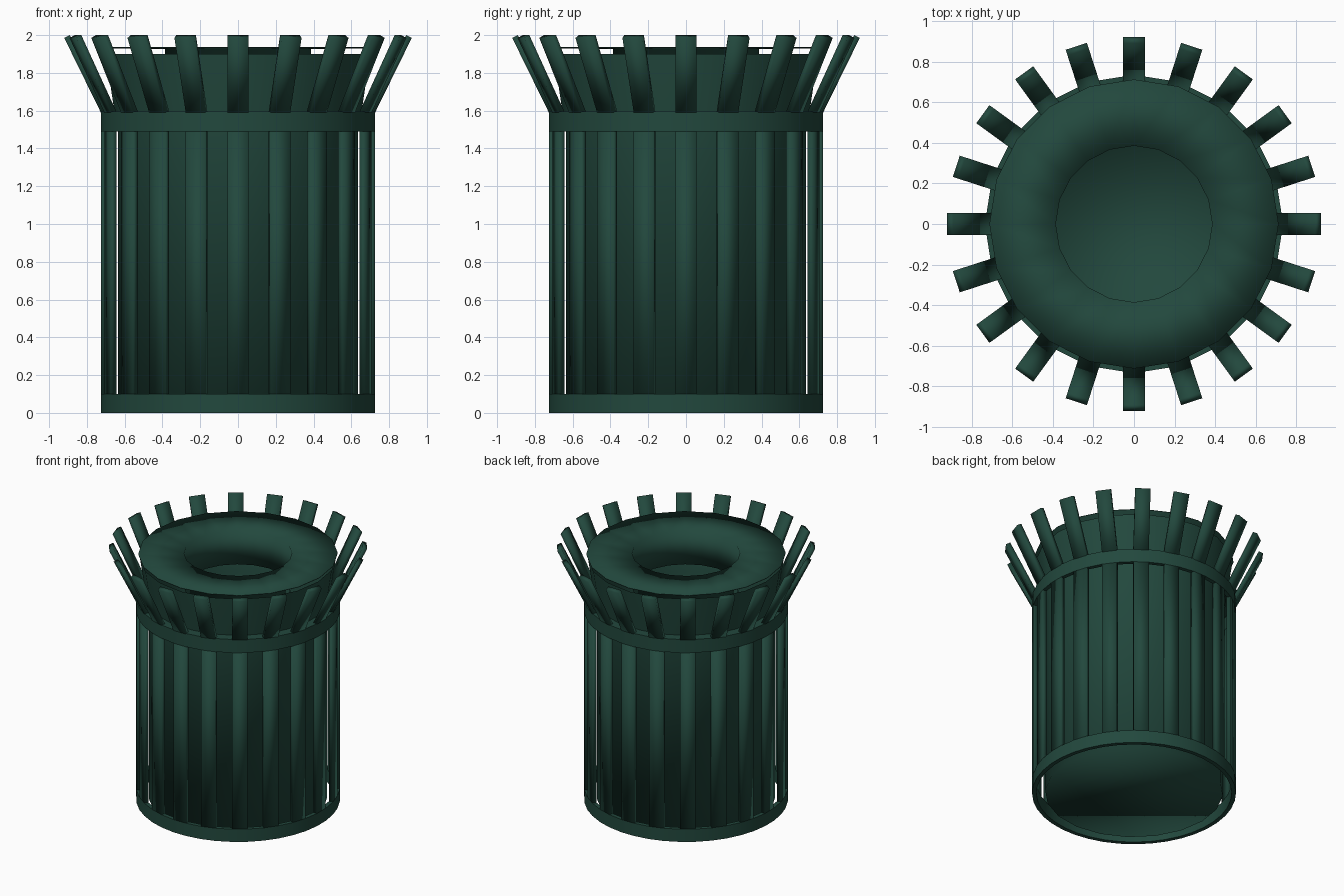
import bpy, bmesh, math

if "Cube" in bpy.data.objects:
    bpy.data.objects.remove(bpy.data.objects["Cube"])

N = 20                       # slats around the bin
R_OUT, R_IN = 0.728, 0.697   # cage radii
HALF = math.asin(0.055 / R_OUT)

green = bpy.data.materials.new("dark_green_paint")
green.diffuse_color = (0.016, 0.065, 0.047, 1)
green.use_nodes = True
green.node_tree.nodes["Principled BSDF"].inputs["Base Color"].default_value = green.diffuse_color


def finish(name, bm, angle=35):
    bmesh.ops.recalc_face_normals(bm, faces=bm.faces[:])
    me = bpy.data.meshes.new(name)
    bm.to_mesh(me)
    bm.free()
    me.materials.append(green)
    me.shade_smooth()
    if angle:
        me.set_sharp_from_angle(angle=math.radians(angle))
    ob = bpy.data.objects.new(name, me)
    bpy.context.collection.objects.link(ob)
    return ob


def lathe(name, profile, angles, closed=False, cap=False, angle=35):
    """Sweep an (r, z) profile round the z axis at the given angles."""
    bm = bmesh.new()
    rings = [[bm.verts.new((r * math.cos(a), r * math.sin(a), z)) for a in angles]
             for r, z in profile]
    n, m = len(angles), len(profile)
    for j in range(m if closed else m - 1):
        lo, hi = rings[j], rings[(j + 1) % m]
        for i in range(n):
            k = (i + 1) % n
            bm.faces.new((lo[i], lo[k], hi[k], hi[i]))
    if cap:
        bm.faces.new(rings[0])
    return finish(name, bm, angle)


def slats(name, section):
    """Extrude a radial (r, z) section sideways into a slat, repeated N times."""
    bm = bmesh.new()
    for s in range(N):
        a = s * 2 * math.pi / N
        c, d = math.cos(a), math.sin(a)
        sides = []
        for w in (-0.055, 0.055):
            sides.append([bm.verts.new((r * c - w * d, r * d + w * c, z)) for r, z in section])
        bm.faces.new(sides[0])
        bm.faces.new(sides[1][::-1])
        n = len(section)
        for i in range(n):
            k = (i + 1) % n
            bm.faces.new((sides[0][i], sides[0][k], sides[1][k], sides[1][i]))
    return finish(name, bm, 0)


even = [i * 2 * math.pi / N for i in range(N)]
paired = [a + s * HALF for a in even for s in (-1, 1)]   # ring corners line up with the slats

# Cage: bottom hoop, top hoop with a ledge to the bucket, upright slats, flared slat tips
lathe("bottom_hoop", [(R_OUT, 0), (R_OUT, 0.1), (R_IN, 0.1), (R_IN, 0)], paired, closed=True)
lathe("top_hoop", [(R_OUT, 1.49), (R_OUT, 1.595), (0.655, 1.595), (0.655, 1.59),
                   (R_IN, 1.59), (R_IN, 1.49)], paired, closed=True)
f = math.cos(HALF)           # flat slat faces lie flush with the hoops
ro, ri = R_OUT * f, R_IN * f
slats("upright_slats", [(ro, 0.1), (ro, 1.49), (ri, 1.49), (ri, 0.1)])
slats("flared_slats", [(ro, 1.59), (0.92, 1.985), (0.89, 2.0), (ri, 1.595)])

# Inner bucket: closed flat floor, straight wall flaring out above the top hoop
lathe("bucket", [(0.636, 0.005), (0.636, 1.5), (0.655, 1.6), (0.70, 1.9)], even,
      cap=True, angle=0)

# Lid: thin tapered plate with a round opening turning down into a short chute
lathe("lid", [(0.712, 1.931), (0.712, 1.936), (0.385, 1.936), (0.385, 1.67),
              (0.387, 1.67), (0.387, 1.926)], even, closed=True, angle=0)
